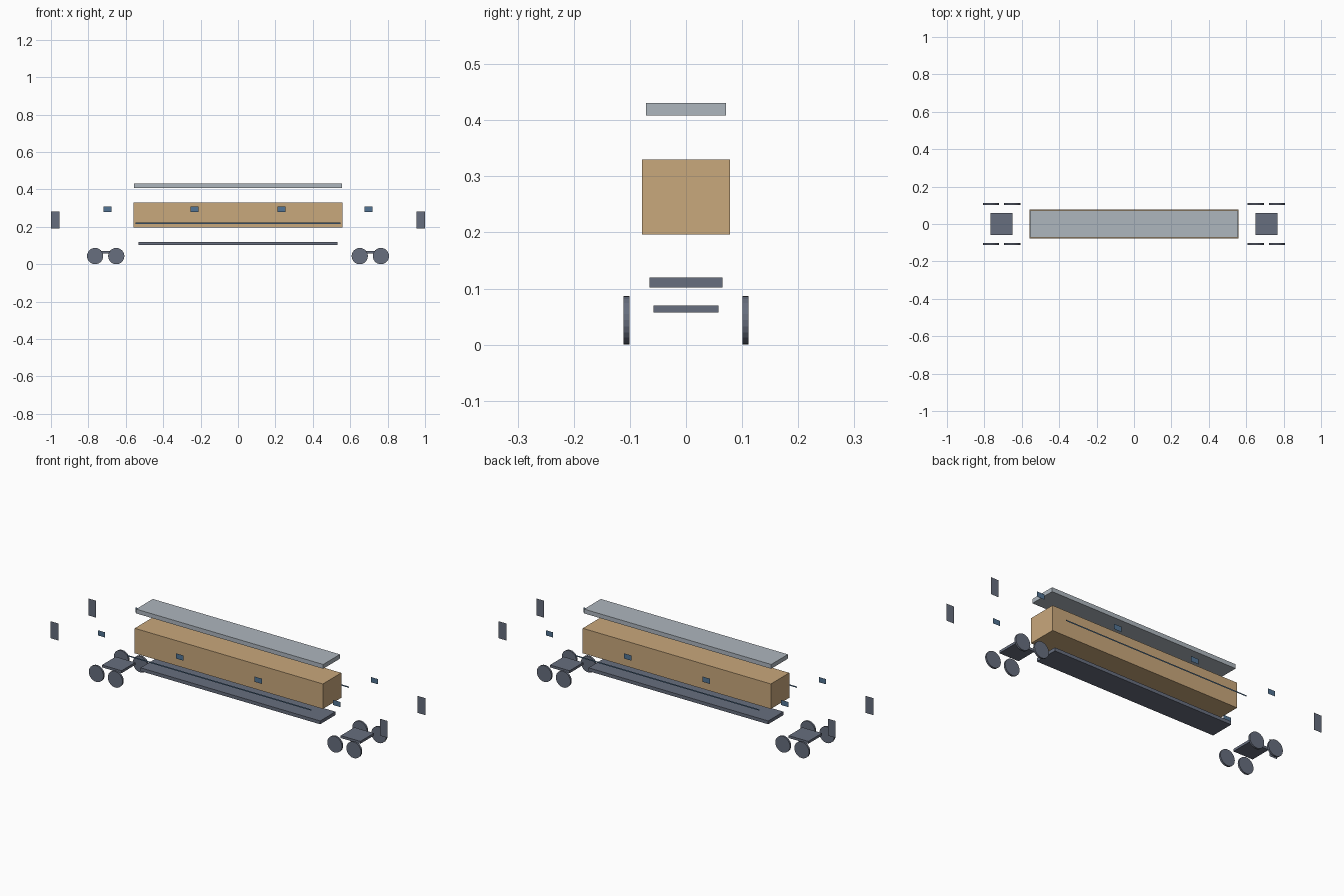
import bpy, bmesh, math
from mathutils import Matrix

if "Cube" in bpy.data.objects:
    bpy.data.objects.remove(bpy.data.objects["Cube"])


def material(name, rgb):
    # sRGB 0-255 to linear
    lin = [((c / 255 + 0.055) / 1.055) ** 2.4 for c in rgb]
    m = bpy.data.materials.new(name)
    m.diffuse_color = (*lin, 1)
    m.use_nodes = True
    m.node_tree.nodes["Principled BSDF"].inputs["Base Color"].default_value = m.diffuse_color
    return m


TAN = material("tan", (201, 168, 124))
LIGHT = material("light_grey", (174, 182, 190))
SLATE = material("slate_grey", (103, 110, 126))
BLUE = material("window_blue", (82, 116, 148))


def finish(name, bm, mat):
    me = bpy.data.meshes.new(name)
    bm.to_mesh(me)
    bm.free()
    me.materials.append(mat)
    ob = bpy.data.objects.new(name, me)
    bpy.context.collection.objects.link(ob)
    return ob


def box(name, x0, x1, half_y, z0, z1, mat):
    bm = bmesh.new()
    bmesh.ops.create_cube(bm, size=1, matrix=Matrix.Translation(
        ((x0 + x1) / 2, 0, (z0 + z1) / 2)) @ Matrix.Diagonal((x1 - x0, 2 * half_y, z1 - z0, 1)))
    finish(name, bm, mat)


def panel(name, cx, side, z0, z1, width, mat):
    # upright sheet parallel to the car side, facing outward
    y, h = side * 0.16, side * width / 2
    bm = bmesh.new()
    bm.faces.new([bm.verts.new(p) for p in (
        (cx + h, y, z0), (cx - h, y, z0), (cx - h, y, z1), (cx + h, y, z1))])
    finish(name, bm, mat)


def wheel(name, x, y):
    bm = bmesh.new()
    bmesh.ops.create_cone(bm, cap_ends=True, segments=24, radius1=0.0435, radius2=0.0435,
                          depth=0.01, matrix=Matrix.Translation((x, y, 0.0435))
                          @ Matrix.Rotation(math.pi / 2, 4, 'X'))
    finish(name, bm, SLATE)


# Stacked main parts
box("roof", -0.555, 0.555, 0.071, 0.408, 0.431, LIGHT)
box("body", -0.558, 0.558, 0.078, 0.196, 0.33, TAN)
box("underframe", -0.533, 0.533, 0.065, 0.102, 0.12, SLATE)

# Bogies with four wheels each
for end in (-1, 1):
    xs = sorted((end * 0.65, end * 0.766))
    box("bogie_frame", xs[0], xs[1], 0.058, 0.057, 0.07, SLATE)
    for x in (0.651, 0.764):
        for side in (-1, 1):
            wheel("wheel", end * x, side * 0.106)

# Side panels: doors, windows and long stripe
for side in (-1, 1):
    for end in (-1, 1):
        panel("door", end * 0.977, side, 0.19, 0.281, 0.046, SLATE)
    for i in range(4):
        panel("window", (i - 1.5) * 0.465, side, 0.28, 0.308, 0.044, BLUE)
    panel("side_stripe", 0, side, 0.215, 0.222, 1.094, BLUE)
